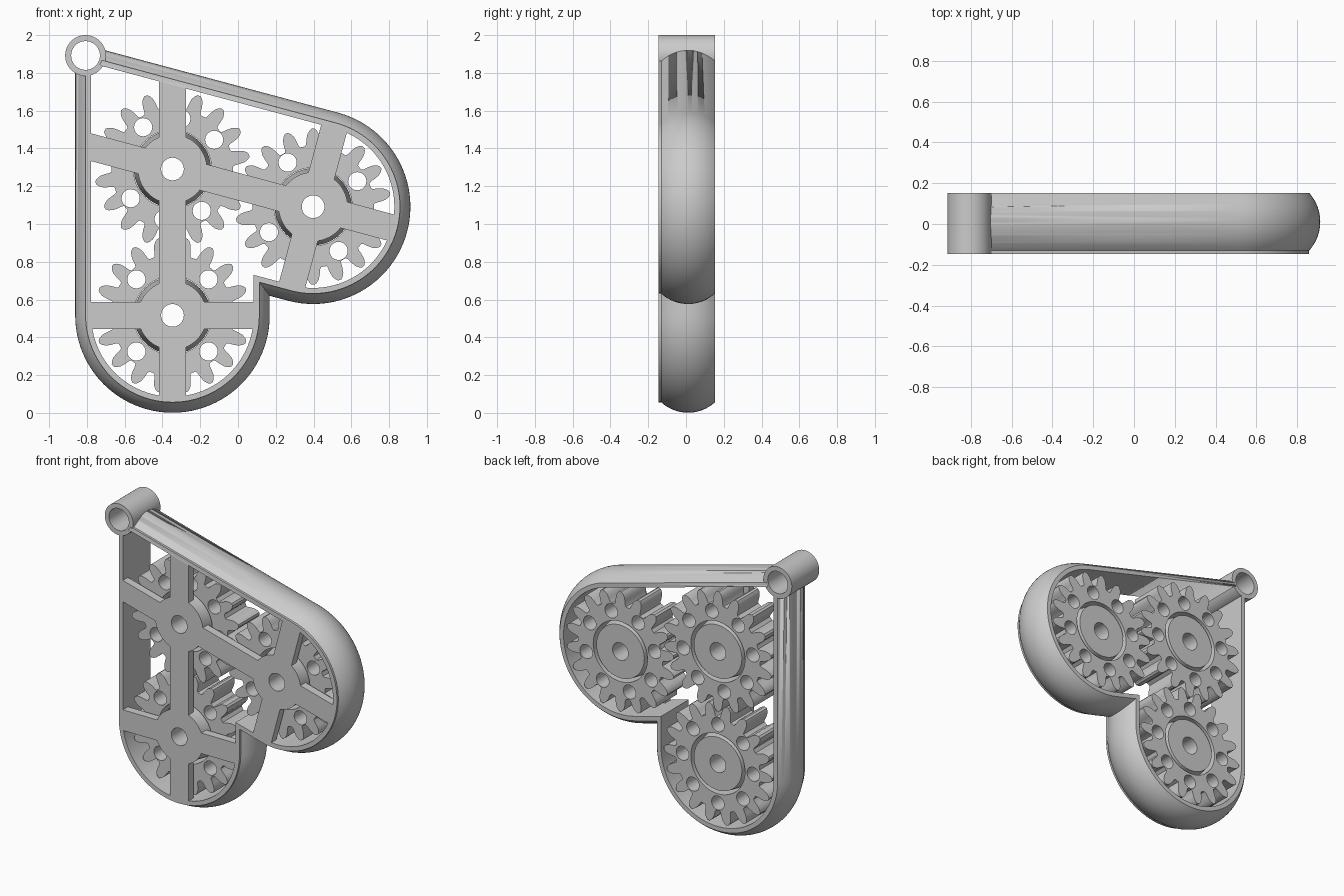
import bpy, bmesh
from math import sin, cos, tan, radians, pi, sqrt

if "Cube" in bpy.data.objects:
    bpy.data.objects.remove(bpy.data.objects["Cube"])

T = radians(15)
D = 0.771                                   # spacing of the gear centres
A = (-0.347, 1.291)
B = (A[0] + D * cos(T), A[1] - D * sin(T))
C = (-0.347, A[1] - D - 0.004)
EYE = (-0.807, 1.892)
FRONT, BACK = -0.146, 0.153


def finish(name, bm, smooth=True):
    bmesh.ops.remove_doubles(bm, verts=bm.verts, dist=1e-5)
    bmesh.ops.recalc_face_normals(bm, faces=bm.faces)
    me = bpy.data.meshes.new(name)
    bm.to_mesh(me)
    bm.free()
    ob = bpy.data.objects.new(name, me)
    bpy.context.collection.objects.link(ob)
    bpy.ops.object.select_all(action='DESELECT')
    bpy.context.view_layer.objects.active = ob
    ob.select_set(True)
    if smooth:
        bpy.ops.object.shade_smooth_by_angle(angle=radians(30))
    return ob


def skin(name, rings):
    """Closed tube through closed rings of equal length."""
    bm = bmesh.new()
    vs = [[bm.verts.new(p) for p in r] for r in rings]
    n, m = len(rings), len(rings[0])
    for i in range(n):
        for j in range(m):
            a, b = vs[i], vs[(i + 1) % n]
            bm.faces.new((a[j], a[(j + 1) % m], b[(j + 1) % m], b[j]))
    return finish(name, bm)


def lathe(name, centre, profile, n=64):
    """Turn a closed (radius, y) profile around a y axis."""
    return skin(name, [[(centre[0] + r * cos(2 * pi * k / n), y,
                         centre[1] + r * sin(2 * pi * k / n)) for k in range(n)]
                       for r, y in profile])


def outline(r):
    """Heart-shaped rim line at distance r from the gear centres."""
    pts = []
    for k in range(49):                     # lower lobe
        a = pi + pi * k / 48
        pts.append((C[0] + r * cos(a), C[1] + r * sin(a)))
    bx, bz = B[0] - r * sin(T), B[1] - r * cos(T)
    x = C[0] + r                            # inner notch
    pts.append((x, bz + (bx - x) * tan(T)))
    for k in range(49):                     # right lobe
        a = -pi / 2 - T + pi * k / 48
        pts.append((B[0] + r * cos(a), B[1] + r * sin(a)))
    tx, tz = B[0] + r * sin(T), B[1] + r * cos(T)
    x = C[0] - r                            # top left corner
    pts.append((x, tz + (tx - x) * tan(T)))
    return pts


# Rim: bulged outside, straight inside, small flat lip at the front
R, half, mid = 0.211, 0.142, 0.011
profile = [(0.43, FRONT), (0.46, FRONT)]
for k in range(17):
    y = -half + 2 * half * k / 16
    profile.append((0.515 - R + sqrt(R * R - y * y), mid + y))
profile.append((0.43, BACK))
rim = skin("rim", [[(x, y, z) for x, z in outline(r)] for r, y in profile])

# Clear the rim corner for the eyelet hole
bm = bmesh.new()
bmesh.ops.create_cone(bm, cap_ends=True, segments=64, radius1=0.09, radius2=0.09, depth=1)
for v in bm.verts:
    v.co = (EYE[0] + v.co.x, v.co.z, EYE[1] + v.co.y)
cutter = finish("eyelet_cutter", bm)
cutter.hide_render = True
mod = rim.modifiers.new("hole", 'BOOLEAN')
mod.operation, mod.solver, mod.object = 'DIFFERENCE', 'EXACT', cutter
bpy.context.view_layer.objects.active = rim
bpy.ops.object.modifier_apply(modifier=mod.name)
bpy.data.objects.remove(cutter)

# Eyelet
lathe("eyelet", EYE, [(0.076, FRONT), (0.108, FRONT), (0.108, BACK), (0.076, BACK)])


def bar(name, c, deg, length, slope=0.0, start=0.1, w=0.071):
    """Flat spoke leaving a hub; slope skews its far end."""
    a = radians(deg)
    flat = [(start, -w), (length - slope * w, -w), (length + slope * w, w), (start, w)]
    pts = [(c[0] + l * cos(a) - s * sin(a), c[1] + l * sin(a) + s * cos(a)) for l, s in flat]
    bm = bmesh.new()
    f = bm.faces.new([bm.verts.new((x, FRONT, z)) for x, z in pts])
    ext = bmesh.ops.extrude_face_region(bm, geom=[f])["geom"]
    for v in ext:
        if isinstance(v, bmesh.types.BMVert):
            v.co.y = -0.09
    if f.is_valid is False or len(bm.faces) < 6:
        bm.faces.new([v for v in bm.verts if v.co.y == FRONT])
    finish(name, bm, smooth=False)


# Front spokes
E, S = 0.445, 0.445 / cos(T)
for i, args in enumerate([
        (C, 0, E), (C, 180, E), (C, 270, E), (A, 270, D - 0.1),
        (A, 90, S, tan(T)), (A, 165, S, -tan(T)), (A, -15, D - 0.1),
        (B, -15, E), (B, 75, E), (B, 255, E)]):
    bar(f"spoke_{i + 1}", *args)


def gear(name, c, rot, y0=-0.08, y1=0.148):
    """18-tooth spur gear with bore and eight holes, filled from a flat curve."""
    half_tooth = [(0.322, 7.6), (0.332, 6.5), (0.36, 5.6), (0.385, 4.5), (0.403, 2.8), (0.413, 1.1)]
    tooth = [(r, -a) for r, a in half_tooth] + [(r, a) for r, a in reversed(half_tooth)]
    loops = [[(r * cos(radians(rot + 20 * k + a)), r * sin(radians(rot + 20 * k + a)))
              for k in range(18) for r, a in tooth]]

    def circle(x, y, r, n):
        loops.append([(x + r * cos(2 * pi * k / n), y + r * sin(2 * pi * k / n)) for k in range(n)])

    circle(0, 0, 0.207, 64)
    for k in range(8):
        a = radians(rot + 45 * k)
        circle(0.27 * cos(a), 0.27 * sin(a), 0.048, 28)
    cu = bpy.data.curves.new(name, 'CURVE')
    cu.dimensions, cu.fill_mode, cu.extrude = '2D', 'BOTH', (y1 - y0) / 2
    for pts in loops:
        sp = cu.splines.new('POLY')
        sp.points.add(len(pts) - 1)
        for p, (x, y) in zip(sp.points, pts):
            p.co = (x, y, 0, 1)
        sp.use_cyclic_u = True
    tmp = bpy.data.objects.new(name + "_outline", cu)
    bpy.context.collection.objects.link(tmp)
    me = tmp.evaluated_get(bpy.context.evaluated_depsgraph_get()).to_mesh()
    bm = bmesh.new()
    bm.from_mesh(me)
    bpy.data.objects.remove(tmp)
    for v in bm.verts:
        v.co = (c[0] + v.co.x, (y0 + y1) / 2 - v.co.z, c[1] + v.co.y)
    finish(name, bm)


# Gears on their hubs (hubs swell in the middle to hold the gears)
for label, c, rot in (("top", A, -10), ("right", B, 30), ("bottom", C, 0)):
    gear(label + "_gear", c, rot)
    lathe(label + "_hub", c, [(0.06, FRONT), (0.183, FRONT), (0.183, -0.08), (0.204, 0.034),
                              (0.183, 0.148), (0.06, 0.148)])
